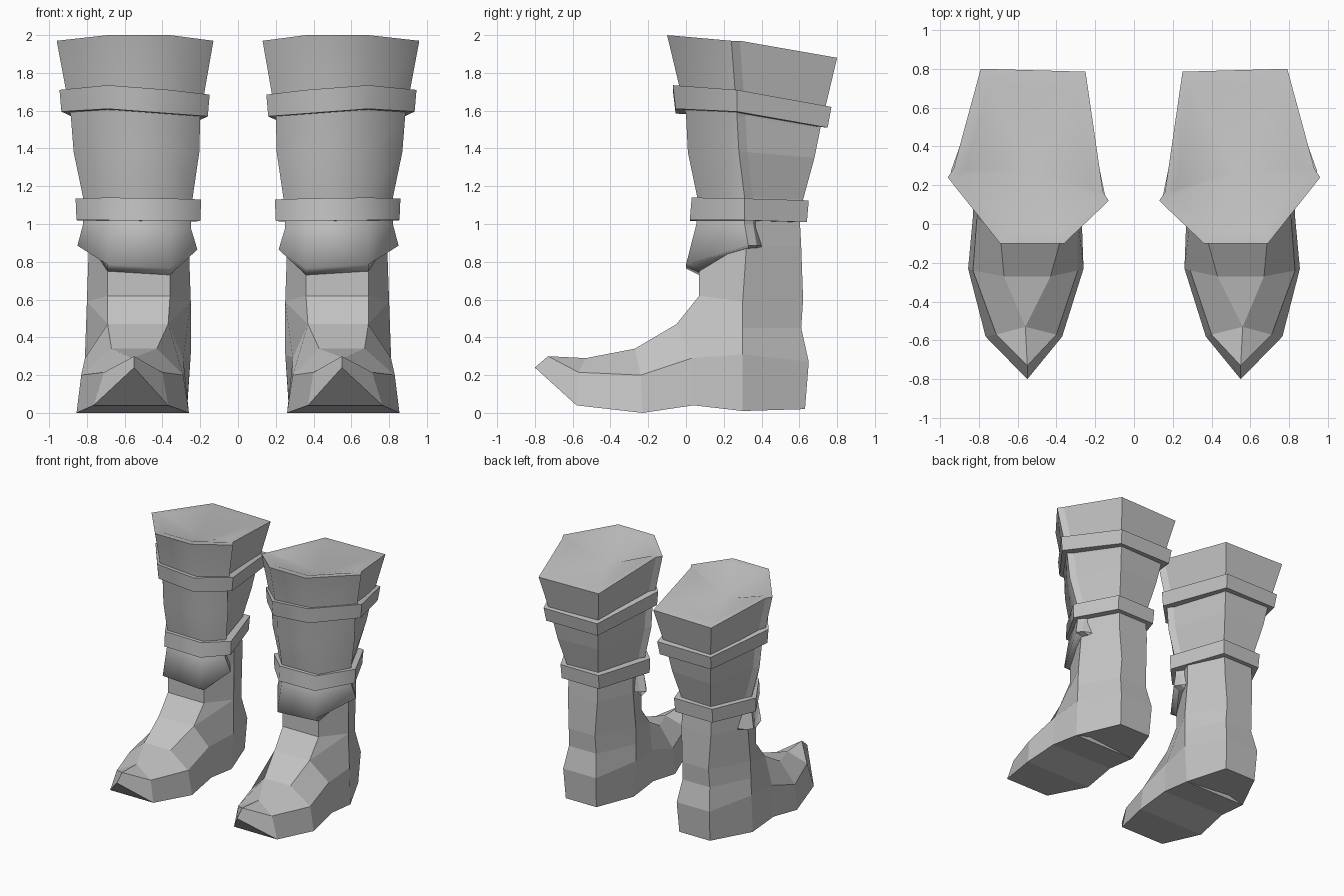
import bpy
import bmesh
from mathutils import Vector

default_cube = bpy.data.objects.get("Cube")
if default_cube:
    bpy.data.objects.remove(default_cube, do_unlink=True)

# One plain grey for everything
grey = bpy.data.materials.new("plain_grey")
grey.use_nodes = True
grey.diffuse_color = (0.55, 0.55, 0.55, 1)
grey.node_tree.nodes["Principled BSDF"].inputs["Base Color"].default_value = grey.diffuse_color

FRONT_INNER, FRONT_OUTER, BACK_MIDDLE = 0.36, 0.69, 0.52


def ring(front_y, front_z, side_in, side_out, side_y, side_z,
         back_half, back_y, back_z, step=0, tilt=0, inner_shift=0.12):
    """Six-sided leg outline; a step adds the edge of the overlapping front panel."""
    inner_y = side_y - inner_shift
    inner_z = side_z - tilt
    points = [Vector((FRONT_INNER, front_y, front_z - tilt)),
              Vector((FRONT_OUTER, front_y, front_z)),
              Vector((side_out, side_y, side_z))]
    if step:
        points.append(Vector((side_out - step, side_y + 1.5 * step, side_z)))
    points.append(Vector((BACK_MIDDLE + back_half, back_y, back_z)))
    points.append(Vector((BACK_MIDDLE - back_half, back_y - step / 2, back_z)))
    if step:
        points.append(Vector((side_in + step, inner_y + 1.5 * step, inner_z)))
    points.append(Vector((side_in, inner_y, inner_z)))
    return points


def shrink(points, factor, drop=0):
    """Scale an outline towards its middle and lower it."""
    middle = sum(points, Vector()) / len(points)
    return [middle.lerp(point, factor) - Vector((0, 0, drop)) for point in points]


def loft(name, rings, smooth=False):
    """Skin a row of outlines, cap both ends and mirror to the other boot."""
    bm = bmesh.new()
    rows = [[bm.verts.new(point) for point in points] for points in rings]
    count = len(rows[0])
    for lower, upper in zip(rows, rows[1:]):
        for i in range(count):
            j = (i + 1) % count
            bm.faces.new((lower[i], lower[j], upper[j], upper[i]))
    bm.faces.new(rows[0])
    bm.faces.new(rows[-1])
    bmesh.ops.remove_doubles(bm, verts=bm.verts[:], dist=0.001)
    bmesh.ops.recalc_face_normals(bm, faces=bm.faces[:])
    mesh = bpy.data.meshes.new(name)
    bm.to_mesh(mesh)
    bm.free()
    mesh.materials.append(grey)
    part = bpy.data.objects.new(name, mesh)
    bpy.context.collection.objects.link(part)
    if smooth:
        bpy.ops.object.select_all(action="DESELECT")
        part.select_set(True)
        bpy.context.view_layer.objects.active = part
        bpy.ops.object.shade_smooth_by_angle(angle=1.2)
        # Rear panels stay faceted, the rounded front and the hollow stay smooth
        for face in mesh.polygons:
            if face.normal.y > 0.1 and face.normal.z < 0.5:
                face.use_smooth = False
    part.modifiers.new("other_boot", "MIRROR").use_mirror_merge = False


def strap(name, tilt, bottom, top):
    """Solid band with crisp upper and lower edges."""
    low, high = ring(*bottom, tilt=tilt), ring(*top, tilt=tilt)
    loft(name, [shrink(low, 0.9), low, high, shrink(high, 0.9)], smooth=True)


# Flared shaft with a panel step at the sides, a flat rim and a shallow hollow
STEP = 0.03
shaft = [ring(*row, step=STEP) for row in (
    (0.07, 1.06, 0.25, 0.82, 0.31, 1.06, 0.14, 0.61, 1.06),
    (0.06, 1.14, 0.24, 0.82, 0.31, 1.14, 0.14, 0.62, 1.13),
    (0.01, 1.38, 0.205, 0.87, 0.28, 1.38, 0.18, 0.68, 1.35),
    (0.0, 1.58, 0.2, 0.885, 0.27, 1.57, 0.2, 0.71, 1.5),
    (-0.1, 2.0, 0.13, 0.96, 0.24, 1.97, 0.27, 0.8, 1.88),
)]
rim = shaft[-1]
shaft += [shrink(rim, 0.84), shrink(rim, 0, 0.1)]
loft("boot_shafts", shaft, smooth=True)

# Two straps around the shaft
strap("upper_straps", 0.025,
      (-0.055, 1.61, 0.16, 0.935, 0.27, 1.595, 0.235, 0.75, 1.51),
      (-0.07, 1.735, 0.15, 0.945, 0.27, 1.71, 0.245, 0.77, 1.62))
strap("lower_straps", 0.005,
      (0.02, 1.02, 0.2, 0.855, 0.31, 1.02, 0.17, 0.64, 1.01),
      (0.03, 1.14, 0.195, 0.86, 0.31, 1.135, 0.175, 0.65, 1.125))

# Front flap hanging below the lower strap, its back end hidden in the leg
loft("front_flaps", [ring(*row, step=STEP, tilt=0.02) for row in (
    (0.06, 1.07, 0.25, 0.82, 0.31, 1.07, 0.1, 0.45, 1.07),
    (0.055, 1.0, 0.25, 0.82, 0.31, 1.0, 0.1, 0.45, 1.0),
    (0.0, 0.785, 0.215, 0.85, 0.33, 0.885, 0.1, 0.45, 0.89),
    (0.07, 0.75, 0.27, 0.78, 0.33, 0.87, 0.1, 0.45, 0.87),
)], smooth=True)

# Ankle and heel
loft("ankles", [ring(*row, inner_shift=0) for row in (
    (0.08, 1.07, 0.26, 0.79, 0.32, 1.07, 0.13, 0.6, 1.07),
    (0.07, 0.74, 0.26, 0.79, 0.32, 0.88, 0.135, 0.61, 0.88),
    (0.07, 0.62, 0.25, 0.8, 0.3, 0.59, 0.12, 0.62, 0.6),
    (0.12, 0.45, 0.25, 0.805, 0.3, 0.45, 0.125, 0.61, 0.45),
    (0.2, 0.31, 0.25, 0.81, 0.3, 0.31, 0.15, 0.65, 0.27),
    (0.26, 0.05, 0.27, 0.82, 0.3, 0.01, 0.14, 0.63, 0.02),
)])


def section(*levels):
    """Foot cross-section from (inner x, outer x, y, z) levels, sole to instep."""
    outer = [Vector((x_out, y, z)) for x_in, x_out, y, z in levels]
    inner = [Vector((x_in, y, z)) for x_in, x_out, y, z in levels]
    return outer + inner[::-1]


# Foot, tapering forward to an upturned pointed toe
instep = (0.37, 0.69, -0.05, 0.47)
ball_top = (0.43, 0.67, -0.27, 0.34)
toe_ridge = (0.56, 0.56, -0.53, 0.29)
toe_top = (0.55, 0.55, -0.73, 0.3)
toe_tip = (0.55, 0.55, -0.8, 0.24)
loft("feet", [
    section((0.27, 0.82, 0.3, 0.01), (0.25, 0.81, 0.3, 0.31),
            (0.25, 0.8, 0.3, 0.59), (0.36, 0.69, 0.07, 0.62)),
    section((0.27, 0.83, 0.04, 0.04), (0.29, 0.81, 0.03, 0.29), instep, instep),
    section((0.26, 0.855, -0.23, 0), (0.29, 0.83, -0.24, 0.2), ball_top, ball_top),
    section((0.37, 0.765, -0.58, 0.04), (0.4, 0.71, -0.57, 0.215), toe_ridge, toe_ridge),
    section(toe_tip, toe_top, toe_top, toe_top),
])
